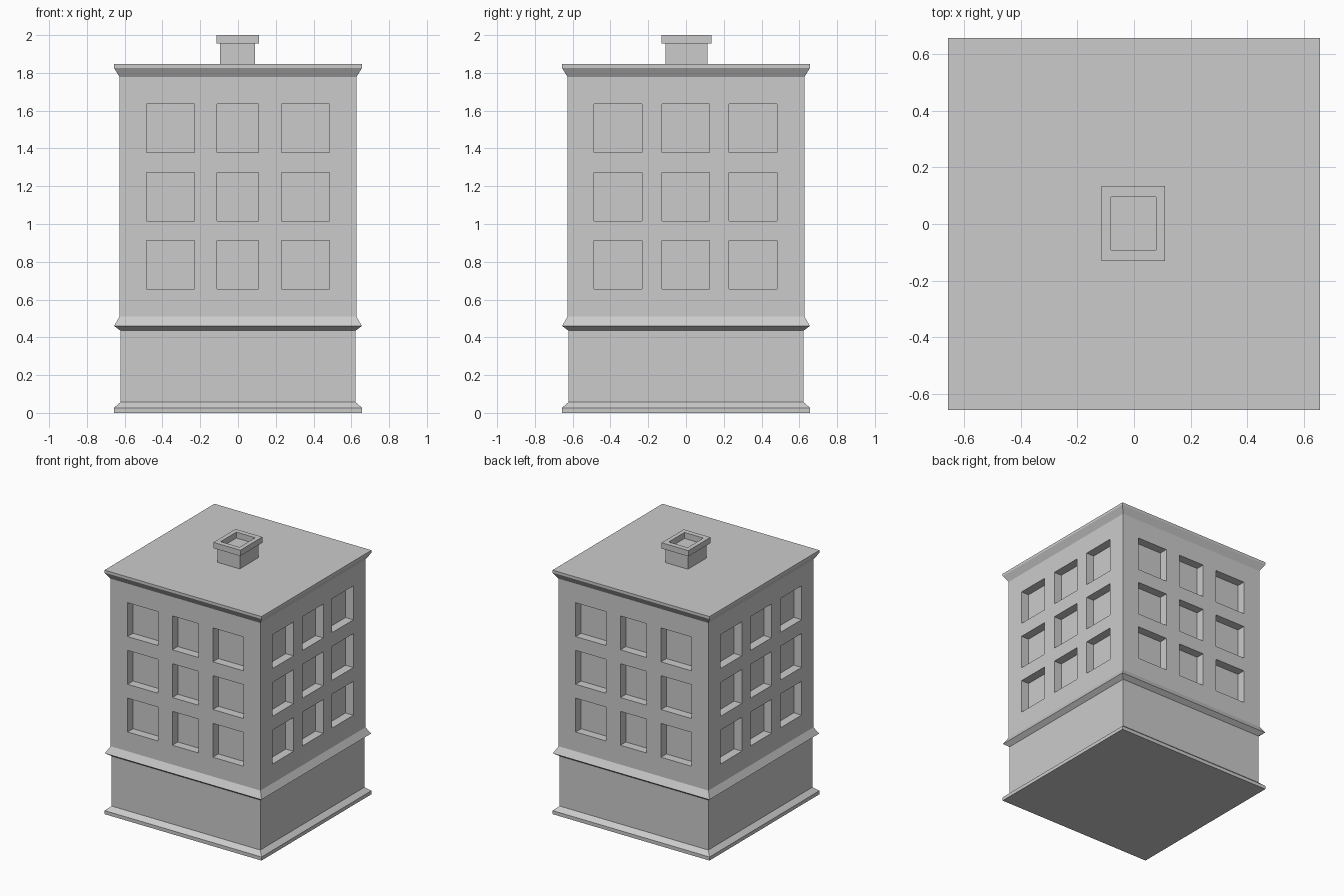
import bpy, bmesh
from mathutils import Matrix

if "Cube" in bpy.data.objects:
    bpy.data.objects.remove(bpy.data.objects["Cube"])


def finish(bm, name):
    bmesh.ops.recalc_face_normals(bm, faces=bm.faces)
    mesh = bpy.data.meshes.new(name)
    bm.to_mesh(mesh)
    bm.free()
    obj = bpy.data.objects.new(name, mesh)
    bpy.context.collection.objects.link(obj)
    return obj


def loft(name, profile, cx=0.0, cy=0.0):
    """Stack rectangular rings (half x, half y, z), capped at both ends."""
    bm = bmesh.new()
    rings = [[bm.verts.new((cx + sx * hx, cy + sy * hy, z))
              for sx, sy in ((-1, -1), (1, -1), (1, 1), (-1, 1))]
             for hx, hy, z in profile]
    for a, b in zip(rings, rings[1:]):
        for i in range(4):
            j = (i + 1) % 4
            bm.faces.new((a[i], a[j], b[j], b[i]))
    bm.faces.new(rings[0][::-1])
    bm.faces.new(rings[-1])
    return finish(bm, name)


def add_box(bm, x0, x1, y0, y1, z0, z1):
    m = Matrix.Translation(((x0 + x1) / 2, (y0 + y1) / 2, (z0 + z1) / 2))
    m = m @ Matrix.Diagonal((x1 - x0, y1 - y0, z1 - z0, 1))
    bmesh.ops.create_cube(bm, size=1, matrix=m)


# Building body: plinth, ground floor, string course, upper wall, cornice
outline = [(0.657, 0), (0.657, 0.027), (0.622, 0.057), (0.622, 0.435),
           (0.656, 0.46), (0.627, 0.51), (0.627, 1.778), (0.657, 1.827),
           (0.657, 1.846)]
building = loft("building", [(r, r, z) for r, z in outline])

# Window recesses, three by three on each of the four sides
WALL, DEPTH, OUT = 0.627, 0.065, 0.75
columns_x = ((-0.485, -0.23), (-0.11, 0.109), (0.229, 0.484))
columns_y = ((-0.486, -0.232), (-0.127, 0.124), (0.228, 0.483))
bm = bmesh.new()
for row in range(3):
    z0 = 0.656 + row * 0.361
    z1 = z0 + 0.256
    for d0, d1 in ((-OUT, DEPTH - WALL), (WALL - DEPTH, OUT)):
        for a, b in columns_x:
            add_box(bm, a, b, d0, d1, z0, z1)
        for a, b in columns_y:
            add_box(bm, d0, d1, a, b, z0, z1)
cutter = finish(bm, "window_cutter")
cutter.hide_render = True

mod = building.modifiers.new("windows", 'BOOLEAN')
mod.operation = 'DIFFERENCE'
mod.solver = 'EXACT'
mod.object = cutter
bpy.context.view_layer.objects.active = building
bpy.ops.object.modifier_apply(modifier=mod.name)
bpy.data.objects.remove(cutter)

# Chimney: shaft, overhanging cap, and sunken flue
loft("chimney", [(0.093, 0.111, 1.84), (0.093, 0.111, 1.956),
                 (0.112, 0.132, 1.956), (0.112, 0.132, 2.0),
                 (0.079, 0.094, 2.0), (0.079, 0.094, 1.955)],
     cx=-0.002, cy=0.002)
